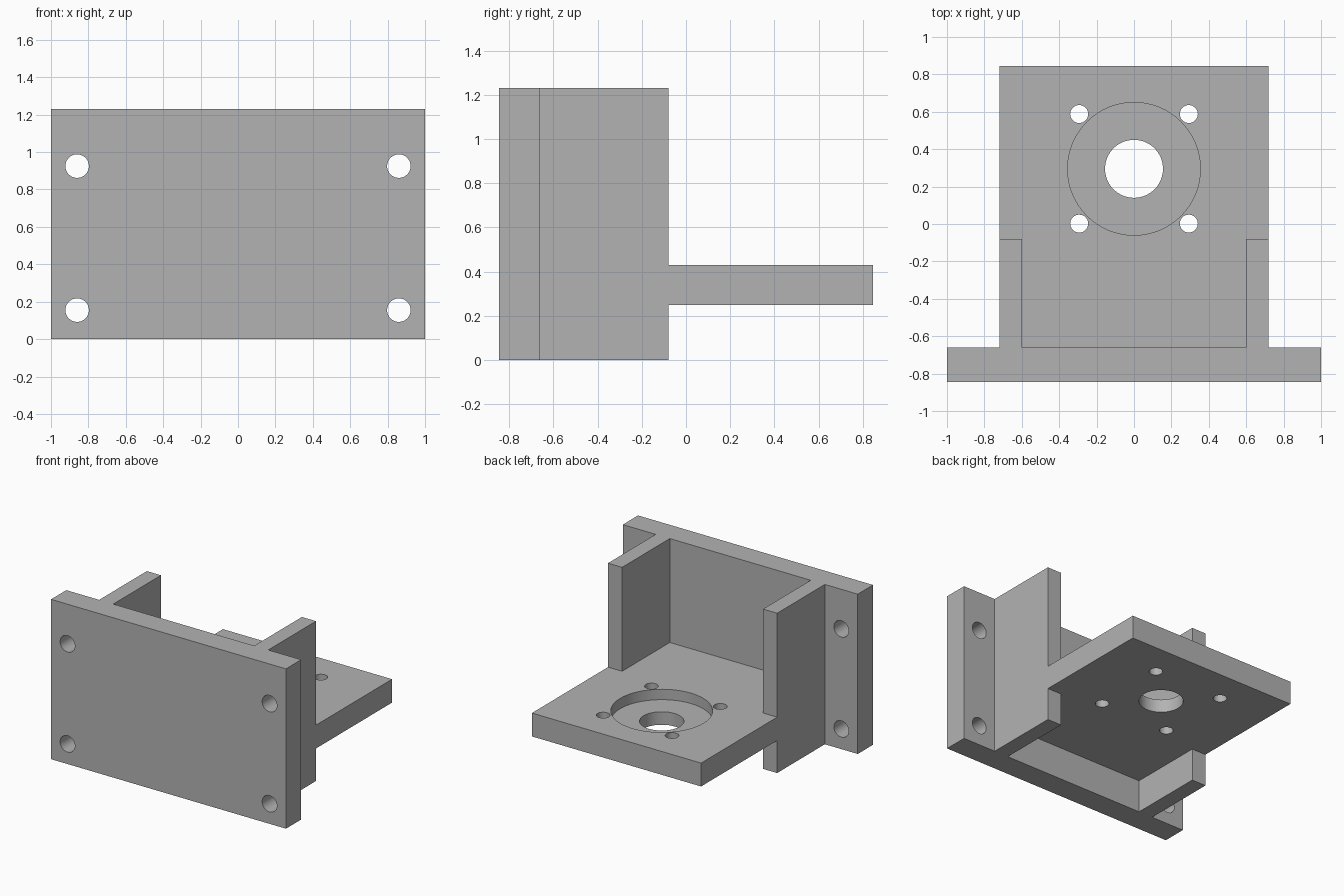
import bpy
import bmesh
from math import radians
from mathutils import Matrix

if "Cube" in bpy.data.objects:
    bpy.data.objects.remove(bpy.data.objects["Cube"], do_unlink=True)

HEIGHT = 1.23
BACK, FRONT = 0.845, -0.845
PLATE_BACK, WALL_BACK = -0.66, -0.08
WALL_OUT, WALL_IN = 0.72, 0.60
SHELF_LOW, SHELF_TOP = 0.25, 0.43
BORE_Y = 0.295

grey = bpy.data.materials.new("plain grey")
grey.use_nodes = True
colour = (0.45, 0.45, 0.45, 1)
grey.diffuse_color = colour
grey.node_tree.nodes["Principled BSDF"].inputs["Base Color"].default_value = colour


def add_object(name, bm):
    bmesh.ops.recalc_face_normals(bm, faces=bm.faces)
    mesh = bpy.data.meshes.new(name)
    bm.to_mesh(mesh)
    bm.free()
    mesh.materials.append(grey)
    obj = bpy.data.objects.new(name, mesh)
    bpy.context.collection.objects.link(obj)
    return obj


def extrude_plan(name, half, low, high):
    """Mirror a half outline in x and extrude it upwards."""
    outline = half + [(-x, y) for x, y in reversed(half)]
    bm = bmesh.new()
    face = bm.faces.new([bm.verts.new((x, y, low)) for x, y in outline])
    new = bmesh.ops.extrude_face_region(bm, geom=[face])["geom"]
    verts = [v for v in new if isinstance(v, bmesh.types.BMVert)]
    bmesh.ops.translate(bm, verts=verts, vec=(0, 0, high - low))
    return add_object(name, bm)


def drill(obj, centre, radius, depth, axis="Z", sides=64):
    """Cut a round hole centred on a point along the given axis."""
    bm = bmesh.new()
    turn = Matrix.Rotation(radians(90), 4, "X") if axis == "Y" else Matrix()
    bmesh.ops.create_cone(bm, cap_ends=True, segments=sides, radius1=radius,
                          radius2=radius, depth=depth,
                          matrix=Matrix.Translation(centre) @ turn)
    cutter = add_object("hole_cutter", bm)
    cutter.hide_render = True
    mod = obj.modifiers.new("hole", "BOOLEAN")
    mod.operation, mod.solver, mod.object = "DIFFERENCE", "EXACT", cutter
    bpy.context.view_layer.objects.active = obj
    bpy.ops.object.modifier_apply(modifier=mod.name)
    bpy.data.objects.remove(cutter, do_unlink=True)


# Mounting plate with its two side walls
bracket = extrude_plan("mounting_plate_and_walls", [
    (1, FRONT), (1, PLATE_BACK), (WALL_OUT, PLATE_BACK), (WALL_OUT, WALL_BACK),
    (WALL_IN, WALL_BACK), (WALL_IN, PLATE_BACK)], 0, HEIGHT)

# Shelf fitted between the walls, widening behind them
shelf = extrude_plan("motor_shelf", [
    (WALL_IN, PLATE_BACK), (WALL_IN, WALL_BACK), (WALL_OUT, WALL_BACK),
    (WALL_OUT, BACK)], SHELF_LOW, SHELF_TOP)

# Round recess and through bore
drill(shelf, (0, BORE_Y, SHELF_TOP + 0.1), 0.355, 0.36)
drill(shelf, (0, BORE_Y, SHELF_LOW), 0.155, 1)

# Screw holes
for side in (-1, 1):
    for end in (-1, 1):
        drill(shelf, (0.293 * side, BORE_Y + 0.293 * end, SHELF_LOW), 0.048, 1, sides=32)
        drill(bracket, (0.86 * side, FRONT, 0.54 + 0.385 * end), 0.063, 1, "Y", 32)

# Smooth hole walls, sharp edges elsewhere
bpy.ops.object.select_all(action="DESELECT")
for obj in (bracket, shelf):
    obj.select_set(True)
bpy.context.view_layer.objects.active = bracket
bpy.ops.object.shade_smooth_by_angle(angle=radians(30))
